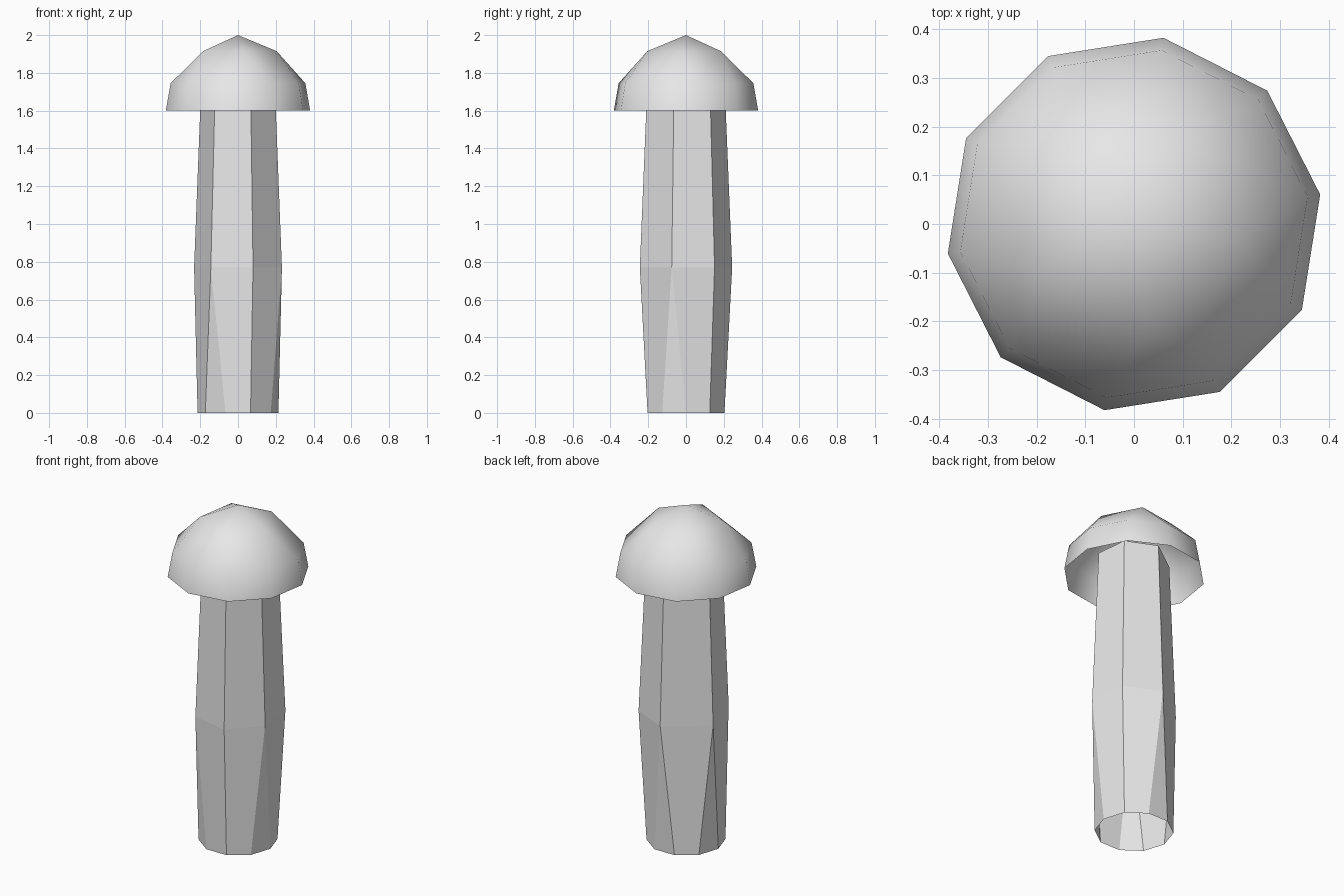
import bpy
import bmesh
from math import cos, sin, radians

SIDES = 10

cube = bpy.data.objects.get("Cube")
if cube:
    bpy.data.objects.remove(cube, do_unlink=True)

# Single plain grey material
grey = bpy.data.materials.new("plain_grey")
grey.use_nodes = True
colour = (0.8, 0.8, 0.8, 1.0)
grey.diffuse_color = colour
grey.node_tree.nodes["Principled BSDF"].inputs["Base Color"].default_value = colour


def ring(bm, radius, z, phase, merged=()):
    """Ten-sided ring; each index in merged is welded to its next neighbour."""
    points = []
    for i in range(SIDES):
        a = radians(phase + 360 / SIDES * i)
        points.append((radius * cos(a), radius * sin(a), z))
    verts = [None] * SIDES
    for i in merged:
        j = (i + 1) % SIDES
        middle = [(p + q) / 2 for p, q in zip(points[i], points[j])]
        verts[i] = verts[j] = bm.verts.new(middle)
    return [v or bm.verts.new(p) for v, p in zip(verts, points)]


def bridge(bm, lower, upper):
    """Join two rings, leaving triangles where vertices are welded."""
    for i in range(SIDES):
        j = (i + 1) % SIDES
        corners = list(dict.fromkeys((lower[i], lower[j], upper[j], upper[i])))
        if len(corners) > 2:
            bm.faces.new(corners)


def shell(name, profile, phase, smooth, tip=None):
    """Open shell through (radius, height, welded indices) rings."""
    bm = bmesh.new()
    rings = [ring(bm, r, z, phase, merged) for r, z, merged in profile]
    if tip is not None:
        rings.append([bm.verts.new((0, 0, tip))] * SIDES)
    for lower, upper in zip(rings, rings[1:]):
        bridge(bm, lower, upper)
    for face in bm.faces:
        face.smooth = smooth
    mesh = bpy.data.meshes.new(name)
    bm.to_mesh(mesh)
    bm.free()
    mesh.materials.append(grey)
    obj = bpy.data.objects.new(name, mesh)
    bpy.context.collection.objects.link(obj)
    return obj


# Stem: faceted open tube, swelling at the middle, ending inside the cap
stem_welds = (2, 4, 6, 9)
shell("stem", [(0.214, 0, ()), (0.257, 0.77, stem_welds), (0.217, 1.7, stem_welds)],
      phase=0, smooth=False)

# Cap: smooth hollow dome, open underneath
cap_welds = (1, 3, 5, 7, 9)
shell("cap", [(0.387, 1.6, ()), (0.361, 1.745, ()), (0.218, 1.915, cap_welds)],
      phase=9, smooth=True, tip=2.0)
